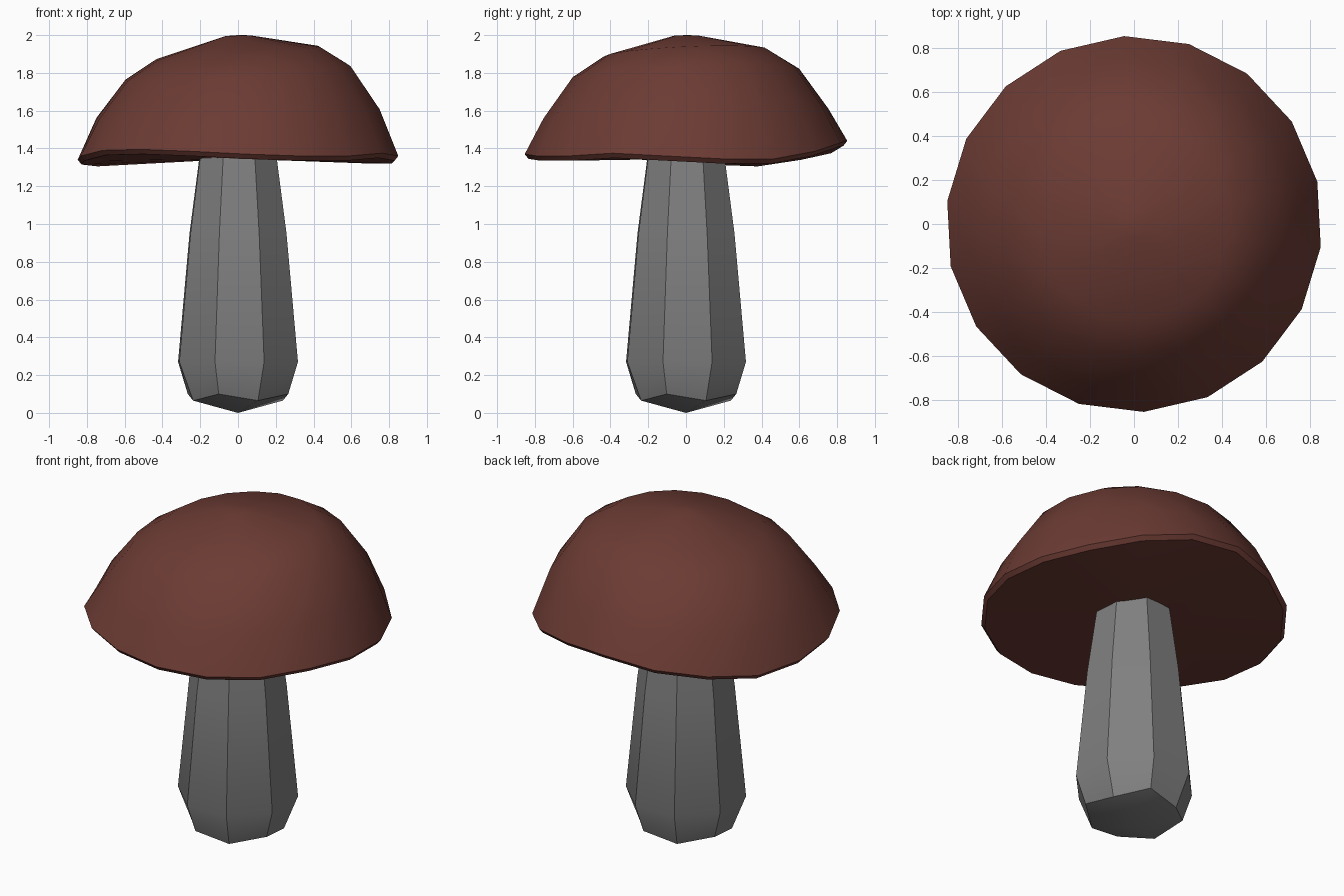
import bpy, bmesh, math
from mathutils import Vector

if "Cube" in bpy.data.objects:
    bpy.data.objects.remove(bpy.data.objects["Cube"])


def material(name, rgb):
    m = bpy.data.materials.new(name)
    m.diffuse_color = (*rgb, 1.0)
    m.use_nodes = True
    m.node_tree.nodes["Principled BSDF"].inputs["Base Color"].default_value = m.diffuse_color
    return m


def ring(bm, n, start, radius, height):
    """One loop of n vertices; radius and height are functions of (index, angle)."""
    out = []
    for k in range(n):
        a = math.radians(start) + 2 * math.pi * k / n
        r = radius(k, a)
        x, y = r * math.cos(a), r * math.sin(a)
        out.append(bm.verts.new((x, y, height(k, x, y))))
    return out


def bridge(bm, low, high):
    n = len(low)
    for k in range(n):
        j = (k + 1) % n
        bm.faces.new((low[k], low[j], high[j], high[k]))


def fan(bm, loop, co):
    c = bm.verts.new(co)
    n = len(loop)
    for k in range(n):
        bm.faces.new((loop[k], loop[(k + 1) % n], c))


def finish(bm, name, mat, angle):
    bmesh.ops.recalc_face_normals(bm, faces=bm.faces[:])
    me = bpy.data.meshes.new(name)
    bm.to_mesh(me)
    bm.free()
    ob = bpy.data.objects.new(name, me)
    bpy.context.collection.objects.link(ob)
    me.materials.append(mat)
    bpy.ops.object.select_all(action='DESELECT')
    ob.select_set(True)
    bpy.context.view_layer.objects.active = ob
    bpy.ops.object.shade_smooth_by_angle(angle=math.radians(angle))
    return ob


brown = material("cap_brown", (0.150, 0.044, 0.034))
grey = material("stem_grey", (0.216, 0.216, 0.216))

# Cap: wavy rim, thin lip, dome rings tilted slightly up to the back right
rim = [1.345, 1.345, 1.385, 1.43, 1.44, 1.40, 1.365, 1.33, 1.34,
       1.36, 1.39, 1.395, 1.385, 1.37, 1.36, 1.36, 1.375, 1.36]
bm = bmesh.new()
N, START = 18, 13
lip = ring(bm, N, START, lambda k, a: 0.835, lambda k, x, y: rim[k] - 0.025)
edge = ring(bm, N, START, lambda k, a: 0.855, lambda k, x, y: rim[k])
loops = [lip, edge]
for r, z, tx, ty in [(0.755, 1.585, 0.035, 0.035), (0.60, 1.80, 0.065, 0.04),
                     (0.435, 1.905, 0.08, 0.045), (0.065, 1.997, 0.03, 0.01)]:
    loops.append(ring(bm, N, START, lambda k, a: r,
                      lambda k, x, y: z + tx * x + ty * y))
for low, high in zip(loops, loops[1:]):
    bridge(bm, low, high)
fan(bm, loops[-1], (0, 0, 2.0))
fan(bm, lip, (0, 0, 1.345))
finish(bm, "mushroom_cap", brown, 30)

# Stem: eight-sided tapering stalk with a zigzag bottom edge and pointed base
bm = bmesh.new()
loops = [ring(bm, 8, 24, lambda k, a: 0.285 if k % 2 else 0.26,
              lambda k, x, y: 0.10 if k % 2 else 0.065)]
for r, z in [(0.34, 0.27), (0.275, 0.95), (0.218, 1.36)]:
    loops.append(ring(bm, 8, 24, lambda k, a: r, lambda k, x, y: z))
for low, high in zip(loops, loops[1:]):
    bridge(bm, low, high)
fan(bm, loops[0], (0, 0, 0))
bm.faces.new(loops[-1])
finish(bm, "mushroom_stem", grey, 30)
